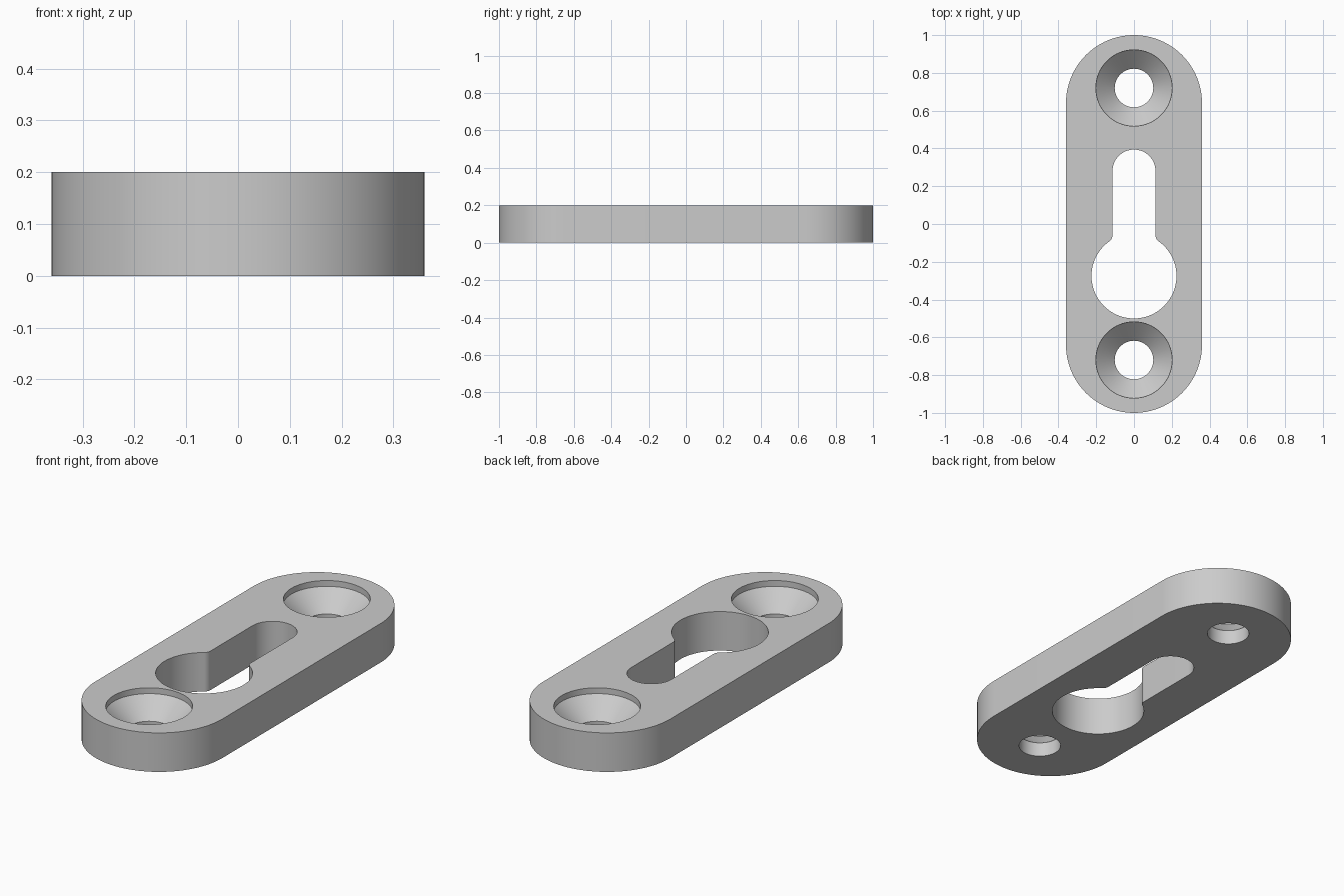
import bpy, bmesh
from math import sin, cos, pi, sqrt, atan2, radians

cube = bpy.data.objects.get("Cube")
if cube:
    bpy.data.objects.remove(cube, do_unlink=True)

THICK = 0.2
HALF_W, HALF_L = 0.36, 1.0
SCREW_Y, BORE_R, SINK_R = 0.72, 0.102, 0.202
HEAD_R, HEAD_Y = 0.225, -0.275
SLOT_R, SLOT_Y = 0.114, 0.28
FILLET = 0.04


def arc(cx, cy, r, start, end, steps):
    """Points along a circular arc."""
    return [(cx + r * cos(start + (end - start) * i / steps),
             cy + r * sin(start + (end - start) * i / steps))
            for i in range(steps + 1)]


def circle(cy, r, steps=64):
    return arc(0, cy, r, 0, 2 * pi, steps)[:-1]


def plate_outline():
    c = HALF_L - HALF_W
    return arc(0, c, HALF_W, 0, pi, 48) + arc(0, -c, HALF_W, pi, 2 * pi, 48)


def keyhole_outline():
    # Round head joined to a narrow slot by small tangent fillets
    fx = SLOT_R + FILLET
    rise = sqrt((HEAD_R + FILLET) ** 2 - fx ** 2)
    a = atan2(rise, fx)
    fy = HEAD_Y + rise
    return (arc(0, HEAD_Y, HEAD_R, pi - a, 2 * pi + a, 64)
            + arc(fx, fy, FILLET, pi + a, pi, 8)[1:]
            + arc(0, SLOT_Y, SLOT_R, 0, pi, 32)
            + arc(-fx, fy, FILLET, 0, -a, 8)[:-1])


bm = bmesh.new()
rims = {0.0: [], THICK: []}


def wall(levels):
    """Join (outline, height) levels into a wall and remember its end rims."""
    loops = [[bm.verts.new((x, y, z)) for x, y in pts] for pts, z in levels]
    for low, high in zip(loops, loops[1:]):
        n = len(low)
        for i in range(n):
            j = (i + 1) % n
            bm.faces.new((low[i], low[j], high[j], high[i]))
    for loop, (_, z) in zip((loops[0], loops[-1]), (levels[0], levels[-1])):
        rims[z] += [bm.edges.get((loop[i - 1], loop[i])) for i in range(len(loop))]


# Outer side and keyhole run straight through
for outline in (plate_outline(), keyhole_outline()):
    wall([(outline, 0.0), (outline, THICK)])

# Countersunk screw holes: bore, cone, shallow straight lip
for side in (-1, 1):
    y = side * SCREW_Y
    bore, sink = circle(y, BORE_R), circle(y, SINK_R)
    wall([(bore, 0.0), (bore, 0.075), (sink, 0.17), (sink, THICK)])

# Flat bottom and top faces around the openings
for edges in rims.values():
    bmesh.ops.triangle_fill(bm, edges=edges, use_beauty=True)
bmesh.ops.recalc_face_normals(bm, faces=bm.faces)

mesh = bpy.data.meshes.new("keyhole_plate")
bm.to_mesh(mesh)
bm.free()
plate = bpy.data.objects.new("keyhole_plate", mesh)
bpy.context.collection.objects.link(plate)

# Plain grey material
grey = bpy.data.materials.new("light_grey")
grey.use_nodes = True
colour = (0.6, 0.6, 0.6, 1)
grey.diffuse_color = colour
grey.node_tree.nodes["Principled BSDF"].inputs["Base Color"].default_value = colour
mesh.materials.append(grey)

bpy.ops.object.select_all(action="DESELECT")
plate.select_set(True)
bpy.context.view_layer.objects.active = plate
bpy.ops.object.shade_smooth_by_angle(angle=radians(25))
